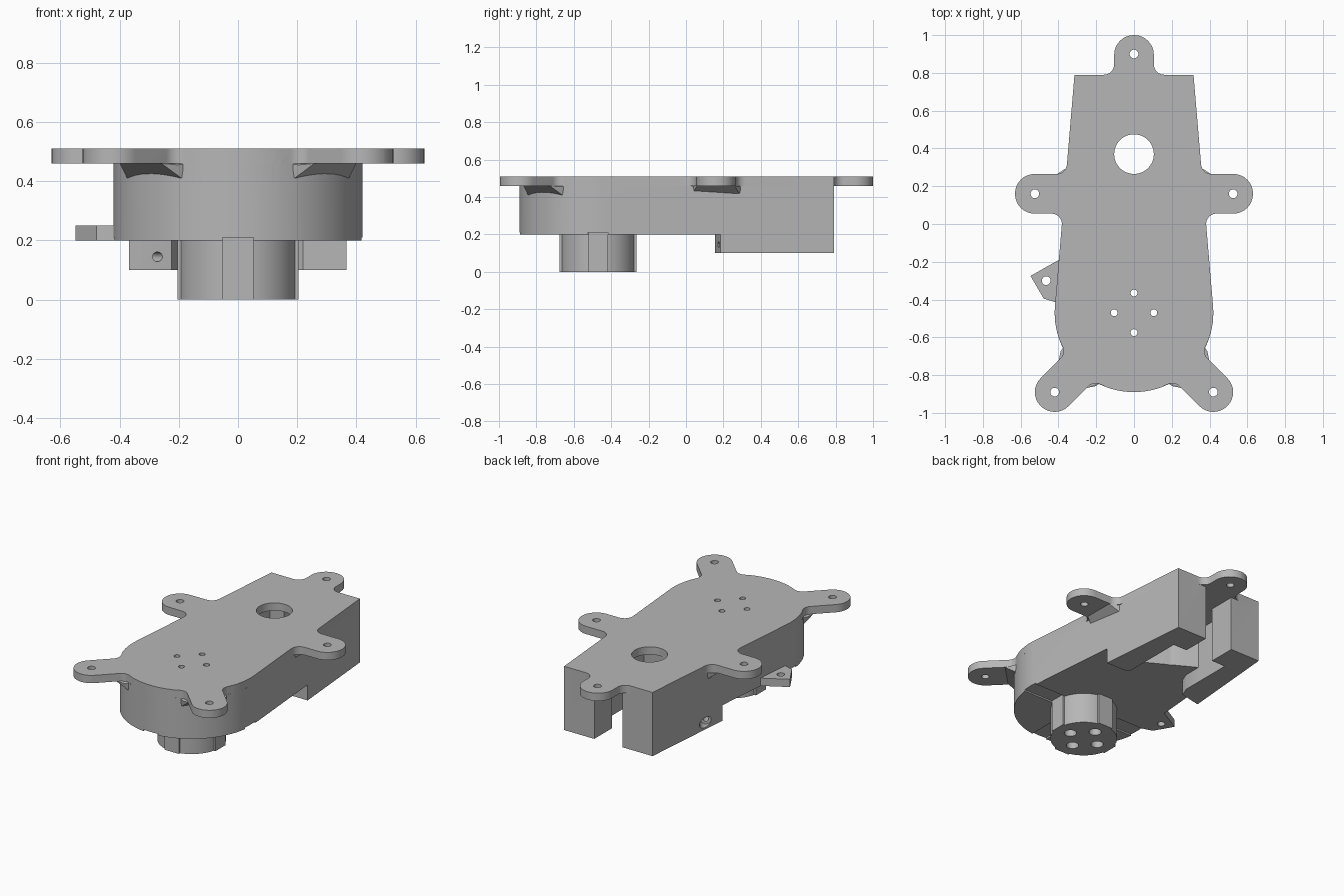
import bpy, bmesh
from math import radians, cos, sin, tan
from mathutils import Vector

if "Cube" in bpy.data.objects:
    bpy.data.objects.remove(bpy.data.objects["Cube"])

grey = bpy.data.materials.new("plain grey")
grey.use_nodes = True
grey.diffuse_color = (0.47, 0.47, 0.47, 1)
grey.node_tree.nodes["Principled BSDF"].inputs["Base Color"].default_value = grey.diffuse_color

AXIS_Y = -0.47   # centre of the rounded front and of the round boss
R_BODY = 0.42


def make(name, bm):
    bmesh.ops.recalc_face_normals(bm, faces=bm.faces)
    mesh = bpy.data.meshes.new(name)
    bm.to_mesh(mesh)
    bm.free()
    mesh.materials.append(grey)
    ob = bpy.data.objects.new(name, mesh)
    bpy.context.collection.objects.link(ob)
    return ob


def prism(name, points, z0, z1):
    bm = bmesh.new()
    face = bm.faces.new([bm.verts.new((x, y, z0)) for x, y in points])
    ext = bmesh.ops.extrude_face_region(bm, geom=[face])
    top = [v for v in ext["geom"] if isinstance(v, bmesh.types.BMVert)]
    bmesh.ops.translate(bm, verts=top, vec=(0, 0, z1 - z0))
    return make(name, bm)


def box(name, x0, x1, y0, y1, z0, z1):
    return prism(name, [(x0, y0), (x1, y0), (x1, y1), (x0, y1)], z0, z1)


def rod(name, a, b, r, n=32):
    a, b = Vector(a), Vector(b)
    bm = bmesh.new()
    bmesh.ops.create_cone(bm, cap_ends=True, segments=n, radius1=r, radius2=r, depth=(b - a).length)
    bm.transform((b - a).to_track_quat("Z", "Y").to_matrix().to_4x4())
    bmesh.ops.translate(bm, verts=bm.verts, vec=(a + b) / 2)
    return make(name, bm)


def hull(name, points):
    bm = bmesh.new()
    for p in points:
        bm.verts.new(p)
    bmesh.ops.convex_hull(bm, input=bm.verts)
    return make(name, bm)


def combine(ob, tools, operation):
    for tool in tools:
        mod = ob.modifiers.new("join", "BOOLEAN")
        mod.operation, mod.solver, mod.object = operation, "EXACT", tool
        bpy.context.view_layer.objects.active = ob
        bpy.ops.object.modifier_apply(modifier=mod.name)
        bpy.data.objects.remove(tool)


def rounded(corners, steps=8):
    """Replace each (x, y, radius) corner by a tangent arc."""
    out = []
    for i, (x, y, r) in enumerate(corners):
        p = Vector((x, y))
        if not r:
            out.append((x, y))
            continue
        u = (Vector(corners[i - 1][:2]) - p).normalized()
        v = (Vector(corners[(i + 1) % len(corners)][:2]) - p).normalized()
        half = u.angle(v) / 2
        centre = p + (u + v).normalized() * r / sin(half)
        a = p + u * r / tan(half) - centre
        b = p + v * r / tan(half) - centre
        for k in range(steps + 1):
            t = k / steps
            w = a.angle(b)
            q = centre + (a * sin((1 - t) * w) + b * sin(t * w)) / sin(w)
            out.append((q.x, q.y))
    return out


def arc(a0, a1, n):
    angles = [radians(a0 + (a1 - a0) * k / n) for k in range(n + 1)]
    return [(R_BODY * cos(a), AXIS_Y + R_BODY * sin(a), 0) for a in angles]


def both_sides(half):
    """Mirror a half outline; points on the centre line are used once."""
    return half + [(-x, y, r) for x, y, r in reversed(half) if x > 1e-4]


def wall(y):
    return 0.315 + (0.79 - y) * 0.0845


# Main body, and the mounting plate with its five ears
body_half = [(0.315, 0.79, 0)] + arc(5, -90, 24)
housing = prism("housing", [p[:2] for p in both_sides(body_half)], 0.1, 0.46)
plate_half = [(0.105, 1.0, 0.104), (0.105, 0.79, 0.055), (0.315, 0.79, 0),
              (wall(0.265), 0.265, 0.055), (0.63, 0.265, 0.104), (0.63, 0.055, 0.104),
              (wall(0.055), 0.055, 0.055)]
plate_half += arc(5, -20, 6)
plate_half += [(0.362, -0.684, 0.055), (0.568, -0.89, 0.104), (0.42, -1.038, 0.104),
               (0.214, -0.832, 0.055)]
plate_half += arc(-70, -90, 5)
plate = prism("plate", rounded(both_sides(plate_half)), 0.46, 0.51)

# Underside: raised back blocks, the rest stepped up
step = prism("step", [(-1, -1.2), (1, -1.2), (1, 0.185), (0.22, 0.185), (0.2, 0.2), (0.2, 0.4),
                      (-0.2, 0.4), (-0.2, 0.25), (-0.225, 0.185), (-0.365, 0.155), (-1, 0.155)], 0, 0.2)
cavity = prism("cavity", [(0.1, 0.9), (0.1, 0.61), (0.2, 0.61), (0.2, 0.14), (-0.11, 0.315),
                          (-0.2, 0.365), (-0.2, 0.61), (-0.1, 0.61), (-0.1, 0.9)], 0, 0.46)
combine(housing, [step, cavity], "DIFFERENCE")


# Sloped supports below the ears
def support(x, y, angle):
    out = Vector((cos(angle), sin(angle), 0))
    side = Vector((-out.y, out.x, 0))
    foot = Vector((x, y, 0))
    points = []
    for s in (-1, 1):
        for d, w, z in ((-0.05, 0.14, 0.41), (-0.02, 0.13, 0.41), (-0.05, 0.14, 0.46),
                        (0, 0.13, 0.455), (0.045, 0.1, 0.46)):
            points.append(foot + out * d + side * s * w + Vector((0, 0, z)))
    return hull("support", points)


supports = []
for s in (1, -1):
    supports.append(support(s * wall(0.16), 0.16, 0 if s > 0 else radians(180)))
    supports.append(support(s * 0.297, -0.767, radians(-45 if s > 0 else -135)))

# Side lug
lug = prism("lug", [(-0.548, -0.275), (-0.38, -0.18), (-0.35, -0.42), (-0.412, -0.415),
                    (-0.478, -0.395)], 0.2, 0.25)
combine(housing, supports + [lug, plate], "UNION")

# Holes: ears, lug, large opening, slanted screw hole, grooves under the body
ear_holes = [(0, 0.9), (0.525, 0.16), (-0.525, 0.16), (0.42, -0.89), (-0.42, -0.89)]
screws = [(0.105, AXIS_Y), (-0.105, AXIS_Y), (0, AXIS_Y + 0.105), (0, AXIS_Y - 0.105)]
cuts = [rod("ear_hole", (x, y, 0.4), (x, y, 0.6), 0.023) for x, y in ear_holes]
cuts += [rod("screw_hole", (x, y, 0.1), (x, y, 0.6), 0.018) for x, y in screws]
cuts += [rod("lug_hole", (-0.465, -0.3, 0.1), (-0.465, -0.3, 0.3), 0.023),
         rod("opening", (0, 0.37, 0.05), (0, 0.37, 0.6), 0.105, 48),
         rod("slant_hole", (-0.22, 0.09, 0.145), (-0.42, 0.418, 0.145), 0.016),
         rod("slant_recess", (-0.33, 0.27, 0.145), (-0.42, 0.418, 0.145), 0.032),
         box("groove_x", -0.6, 0.6, AXIS_Y - 0.053, AXIS_Y + 0.053, 0.15, 0.21),
         box("groove_y", -0.053, 0.053, -1.0, AXIS_Y + 0.21, 0.15, 0.21)]
combine(housing, cuts, "DIFFERENCE")

# Round boss below the body with four flat keys
boss = rod("boss", (0, AXIS_Y, 0), (0, AXIS_Y, 0.2), 0.2, 64)
keys = [box("key_x", -0.205, 0.205, AXIS_Y - 0.052, AXIS_Y + 0.052, 0, 0.21),
        box("key_y", -0.052, 0.052, AXIS_Y - 0.205, AXIS_Y + 0.205, 0, 0.21)]
combine(boss, keys, "UNION")
holes = [rod("screw_hole", (x, y, -0.1), (x, y, 0.3), 0.018) for x, y in screws]
holes += [rod("screw_recess", (x, y, -0.1), (x, y, 0.1), 0.037) for x, y in screws]
combine(boss, holes, "DIFFERENCE")

for ob in (housing, boss):
    bpy.ops.object.select_all(action="DESELECT")
    ob.select_set(True)
    bpy.context.view_layer.objects.active = ob
    bpy.ops.object.shade_smooth_by_angle(angle=radians(25))
